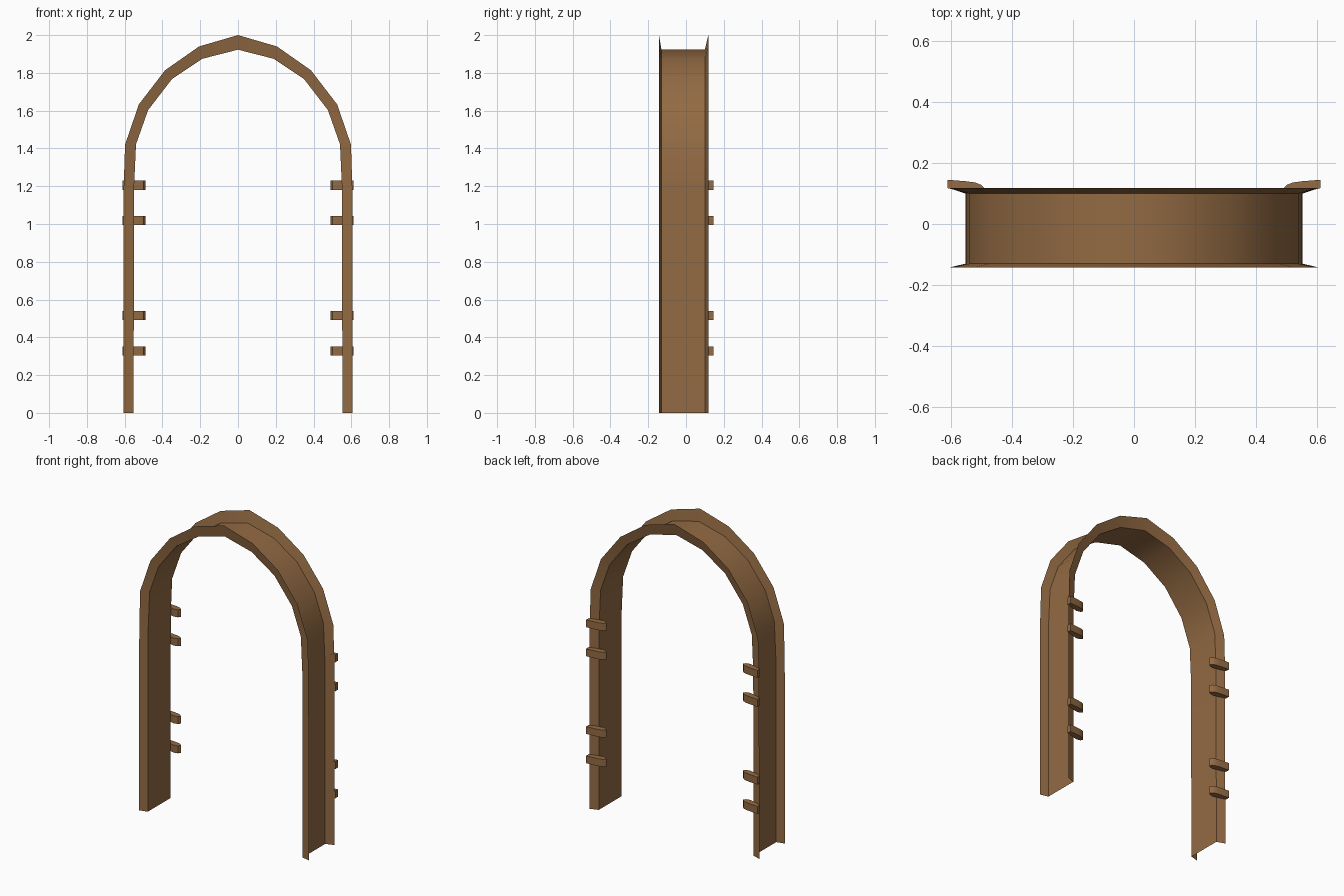
import bpy, bmesh
from mathutils import Vector

if "Cube" in bpy.data.objects:
    bpy.data.objects.remove(bpy.data.objects["Cube"])

wood = bpy.data.materials.new("brown wood")
wood.diffuse_color = (0.29, 0.145, 0.056, 1)
wood.use_nodes = True
wood.node_tree.nodes["Principled BSDF"].inputs["Base Color"].default_value = wood.diffuse_color


def finish(name, bm):
    mesh = bpy.data.meshes.new(name)
    bm.to_mesh(mesh)
    bm.free()
    ob = bpy.data.objects.new(name, mesh)
    bpy.context.collection.objects.link(ob)
    mesh.materials.append(wood)
    bpy.ops.object.select_all(action='DESELECT')
    ob.select_set(True)
    bpy.context.view_layer.objects.active = ob
    bpy.ops.object.shade_smooth_by_angle(angle=0.52)
    return ob


# Arch outline, right half from foot to apex (x, z): flange rim and web
outer = [(0.607, 0), (0.605, 1.2), (0.598, 1.42), (0.525, 1.633),
         (0.386, 1.814), (0.206, 1.94), (0, 2.0)]
inner = [(0.553, 0), (0.55, 1.2), (0.54, 1.422), (0.476, 1.603),
         (0.35, 1.767), (0.188, 1.875), (0, 1.923)]


def full(half):
    return half + [(-x, z) for x, z in half[-2::-1]]


# Door casing: thin channel section swept along the arch
bm = bmesh.new()
rows = [[bm.verts.new((x, y, z)) for x, z in full(path)]
        for path, y in ((outer, -0.143), (inner, -0.13),
                        (inner, 0.10), (outer, 0.118))]
for a, b in zip(rows, rows[1:]):
    for i in range(len(a) - 1):
        bm.faces.new((a[i], a[i + 1], b[i + 1], b[i]))
bm.normal_update()
# visible side faces the doorway and outwards from the frame
if min(bm.faces, key=lambda f: f.calc_center_median().y).normal.y > 0:
    bmesh.ops.reverse_faces(bm, faces=bm.faces[:])
finish("door_casing", bm)

# Hinge tabs: rounded plan profile on the back flange, mirrored left/right
tab = [(0.612, 0.118), (0.612, 0.145), (0.55, 0.14), (0.52, 0.136),
       (0.50, 0.128), (0.489, 0.115), (0.499, 0.101), (0.525, 0.095)]
for side, label in ((1, "right"), (-1, "left")):
    for n, z in enumerate((0.327, 0.516, 1.018, 1.205)):
        bm = bmesh.new()
        face = bm.faces.new([bm.verts.new((side * x, y, z - 0.024))
                             for x, y in tab])
        ext = bmesh.ops.extrude_face_region(bm, geom=[face])
        bmesh.ops.translate(bm, vec=Vector((0, 0, 0.048)),
                            verts=[v for v in ext["geom"]
                                   if isinstance(v, bmesh.types.BMVert)])
        bmesh.ops.recalc_face_normals(bm, faces=bm.faces[:])
        finish(f"hinge_tab_{label}_{n + 1}", bm)
